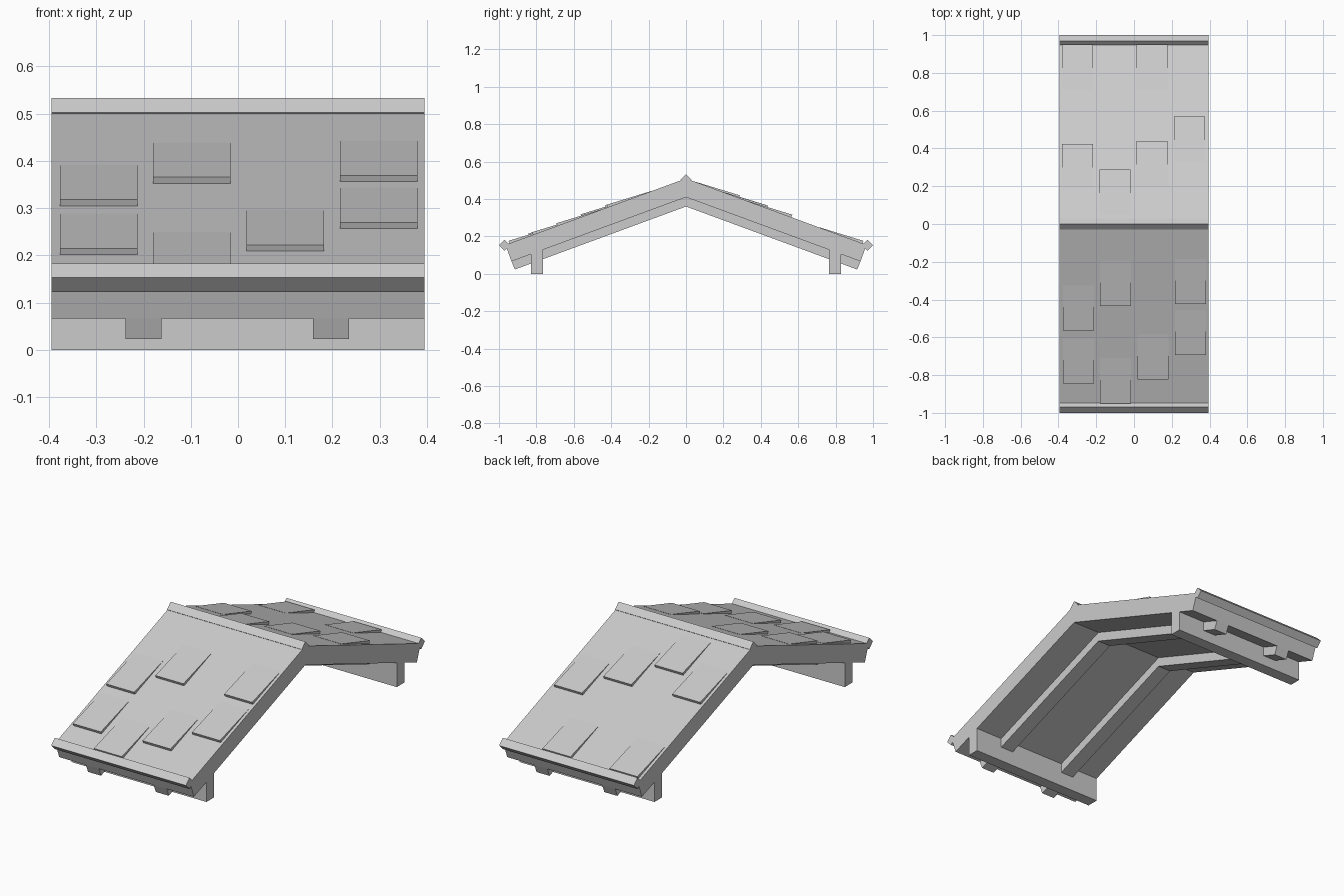
import bpy
import bmesh

cube = bpy.data.objects.get("Cube")
if cube:
    bpy.data.objects.remove(cube, do_unlink=True)

grey = bpy.data.materials.new("plain grey")
grey.use_nodes = True
grey.diffuse_color = (0.6, 0.6, 0.6, 1)
grey.node_tree.nodes["Principled BSDF"].inputs["Base Color"].default_value = (0.6, 0.6, 0.6, 1)

SLOPE = 0.368
HALF = 0.395      # half the roof width
RIDGE = 0.51      # top of the roof deck
DECK = 0.41       # underside of the deck at the ridge
RAFTER = 0.36     # underside of the rafters at the ridge


def prism(name, profile, x0, x1):
    """Extrude a (y, z) profile along x."""
    bm = bmesh.new()
    face = bm.faces.new([bm.verts.new((x0, y, z)) for y, z in profile])
    ext = bmesh.ops.extrude_face_region(bm, geom=[face])
    verts = [v for v in ext["geom"] if isinstance(v, bmesh.types.BMVert)]
    bmesh.ops.translate(bm, verts=verts, vec=(x1 - x0, 0, 0))
    bmesh.ops.recalc_face_normals(bm, faces=bm.faces)
    mesh = bpy.data.meshes.new(name)
    bm.to_mesh(mesh)
    bm.free()
    mesh.materials.append(grey)
    obj = bpy.data.objects.new(name, mesh)
    bpy.context.collection.objects.link(obj)
    return obj


def at(apex, y):
    """Height of a sloping line that starts at the apex."""
    return apex - SLOPE * abs(y)


def chevron(top, top_y, low, low_y):
    """Bent strip running down both sides of the ridge."""
    return [(-top_y, at(top, top_y)), (0, top), (top_y, at(top, top_y)),
            (low_y, at(low, low_y)), (0, low), (-low_y, at(low, low_y))]


def diamond(y, z, r=0.03):
    return [(y - r, z), (y, z + r), (y + r, z), (y, z - r)]


# Roof deck and the two rafters under it
prism("roof_deck", chevron(RIDGE, 0.965, DECK, 0.933), -HALF, HALF)
for side, x in (("right", -0.2), ("left", 0.197)):
    prism(side + "_rafter", chevron(DECK, 0.933, RAFTER, 0.915), x - 0.038, x + 0.038)

# Ridge cap, eave trims and wall beams
prism("ridge_cap", diamond(0, 0.503), -HALF, HALF)
for side, s in (("front", -1), ("back", 1)):
    prism(side + "_eave_trim", diamond(s * 0.97, 0.153), -HALF, HALF)
    a, b = s * 0.765, s * 0.828
    prism(side + "_wall_beam", [(a, 0), (b, 0), (b, at(DECK, b)), (a, at(DECK, a))], -HALF, HALF)

# Raised shingles: column centre and y of the lower edge
front_tiles = [(-0.295, -0.56), (-0.295, -0.84), (-0.098, -0.43), (-0.098, -0.945),
               (0.1, -0.82), (0.298, -0.42), (0.298, -0.69)]
back_tiles = [(-0.298, 0.42), (-0.1, 0.285), (0.095, 0.435), (0.293, 0.565),
              (-0.298, 0.945), (0.095, 0.945)]
for i, (x, y) in enumerate(front_tiles + back_tiles):
    s = 1 if y > 0 else -1
    upper = y - s * 0.235
    prism("shingle_%d" % (i + 1),
          [(y - s * 0.004, at(RIDGE, y) - 0.004), (y + s * 0.004, at(RIDGE, y) + 0.014),
           (upper, at(RIDGE, upper) + 0.001), (upper, at(RIDGE, upper) - 0.006)],
          x - 0.082, x + 0.082)
